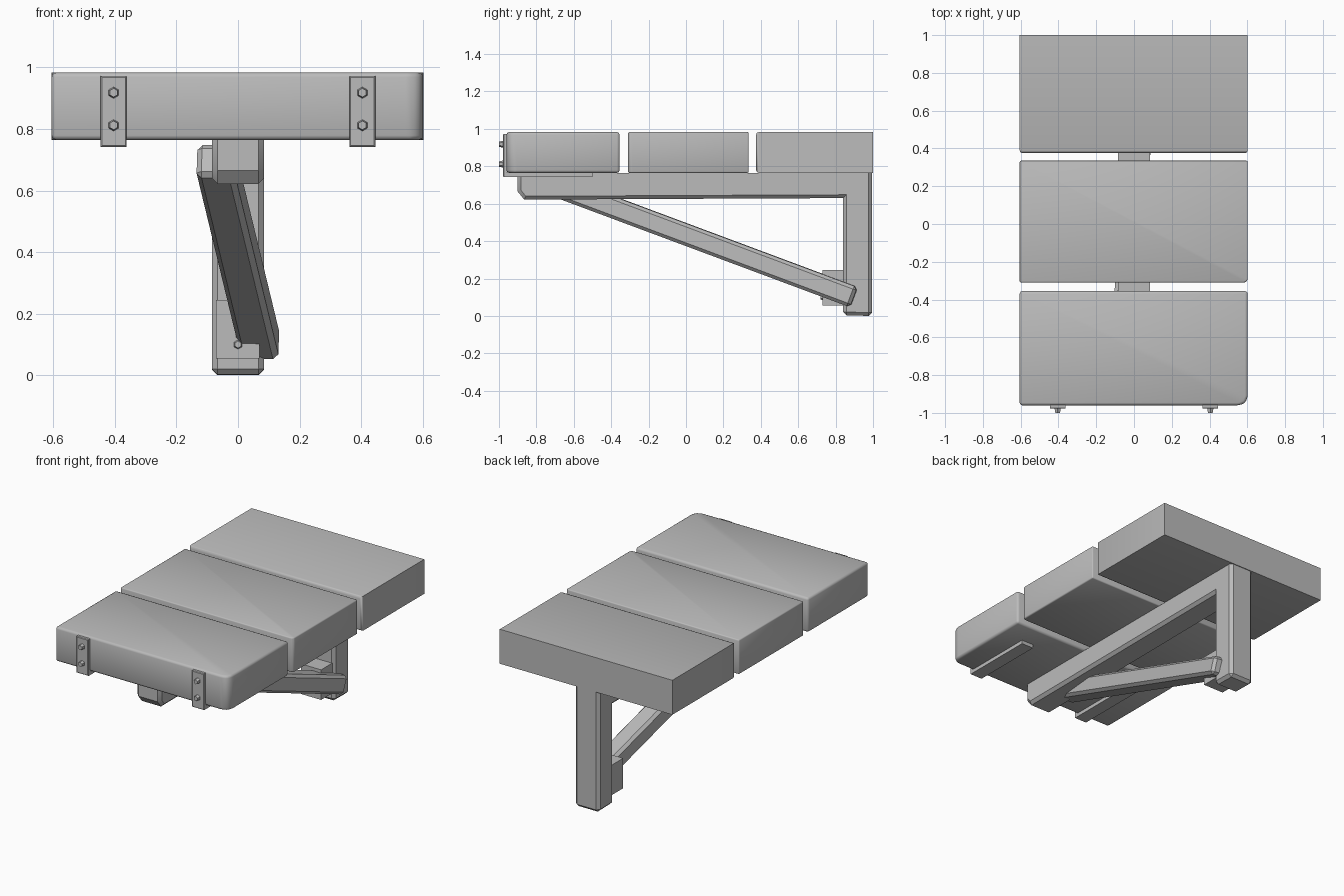
import bpy
import bmesh
from math import radians
from mathutils import Matrix, Vector

cube = bpy.data.objects.get("Cube")
if cube:
    bpy.data.objects.remove(cube, do_unlink=True)

grey = bpy.data.materials.new("plain_grey")
grey.use_nodes = True
COLOR = (0.5, 0.5, 0.5, 1)
grey.diffuse_color = COLOR
grey.node_tree.nodes["Principled BSDF"].inputs["Base Color"].default_value = COLOR


def finish(name, bm, angle=30):
    bmesh.ops.recalc_face_normals(bm, faces=bm.faces)
    mesh = bpy.data.meshes.new(name)
    bm.to_mesh(mesh)
    bm.free()
    mesh.materials.append(grey)
    obj = bpy.data.objects.new(name, mesh)
    bpy.context.collection.objects.link(obj)
    bpy.ops.object.select_all(action='DESELECT')
    obj.select_set(True)
    bpy.context.view_layer.objects.active = obj
    bpy.ops.object.shade_smooth_by_angle(angle=radians(angle))
    return obj


def bevel(bm, rule, offset, segments=1):
    """Bevel the edges whose two end points satisfy the rule."""
    edges = [e for e in bm.edges if rule(e.verts[0].co, e.verts[1].co)]
    bmesh.ops.bevel(bm, geom=edges, offset=offset, segments=segments,
                    profile=0.5, affect='EDGES', clamp_overlap=True)


def box(lo, hi):
    lo, hi = Vector(lo), Vector(hi)
    bm = bmesh.new()
    place = Matrix.Translation((lo + hi) / 2) @ Matrix.Diagonal((*(hi - lo), 1))
    bmesh.ops.create_cube(bm, size=1, matrix=place)
    return bm


def profile(points, x0, x1):
    """Extrude a side outline (y, z) across x."""
    bm = bmesh.new()
    face = bm.faces.new([bm.verts.new((x0, y, z)) for y, z in points])
    out = bmesh.ops.extrude_face_region(bm, geom=[face])
    moved = [v for v in out["geom"] if isinstance(v, bmesh.types.BMVert)]
    bmesh.ops.translate(bm, vec=(x1 - x0, 0, 0), verts=moved)
    return bm


def bolt(name, x, y, z, radius=0.019, depth=0.024):
    """Six-sided bolt head pointing to the front."""
    bm = bmesh.new()
    place = Matrix.Translation((x, y - depth / 2, z)) @ Matrix.Rotation(radians(90), 4, 'X')
    bmesh.ops.create_cone(bm, cap_ends=True, segments=6, radius1=radius,
                          radius2=radius * 0.75, depth=depth,
                          matrix=place)
    finish(name, bm)


# Seat planks: the rear edge stays sharp, the worn front corner is rounder
def plank(name, y0, y1, worn):
    bm = box((-0.605, y0, 0.765), (0.602, y1, 0.983))
    if worn:
        bevel(bm, lambda a, b: min(a.x, b.x) > 0 and max(a.y, b.y) < y0 + 0.01,
              worn, 2)
    bevel(bm, lambda a, b: max(a.y, b.y) < y1 - 0.001 or y1 < 0.9, 0.014, 2)
    finish(name, bm, 50)


plank("front_plank", -0.96, -0.355, 0.045)
plank("middle_plank", -0.31, 0.335, 0.018)
plank("rear_plank", 0.375, 1.0, 0)

# Frame: horizontal beam and rear post in one angled piece
frame = profile([(-0.9, 0.765), (-0.9, 0.665), (-0.865, 0.622), (0.84, 0.63),
                 (0.84, 0.003), (0.995, 0), (0.995, 0.765)], -0.085, 0.085)
bevel(frame, lambda a, b: (abs(a.x - b.x) < 0.01 and min(a.z, b.z) < 0.76)
      or max(a.z, b.z) < 0.01, 0.018)
finish("support_frame", frame)

# Diagonal brace, running slightly sideways
top, foot = Vector((-0.073, -0.71, 0.70)), Vector((0.072, 0.9, 0.1))
span = foot - top
brace = box((-0.062, -span.length / 2, -0.057), (0.062, span.length / 2, 0.057))
bevel(brace, lambda a, b: True, 0.017)
brace.transform(Matrix.Translation((top + foot) / 2)
                @ span.to_track_quat('Y', 'Z').to_matrix().to_4x4())
finish("diagonal_brace", brace)

# Block that holds the foot of the brace
finish("brace_block", box((-0.072, 0.73, 0.055), (0.07, 0.85, 0.245)))
bolt("block_bolt", 0, 0.73, 0.1, 0.015, 0.012)

# Angle brackets with bolts at the front
for side, x in (("right", -0.404), ("left", 0.404)):
    bracket = profile([(-0.978, 0.972), (-0.978, 0.742), (-0.5, 0.742),
                       (-0.5, 0.766), (-0.958, 0.766), (-0.958, 0.972)],
                      x - 0.042, x + 0.042)
    bevel(bracket, lambda a, b: max(a.y, b.y) < -0.97, 0.004)
    finish(side + "_bracket", bracket)
    for level, z in (("upper", 0.918), ("lower", 0.812)):
        bolt(f"{side}_{level}_bolt", x, -0.976, z)
